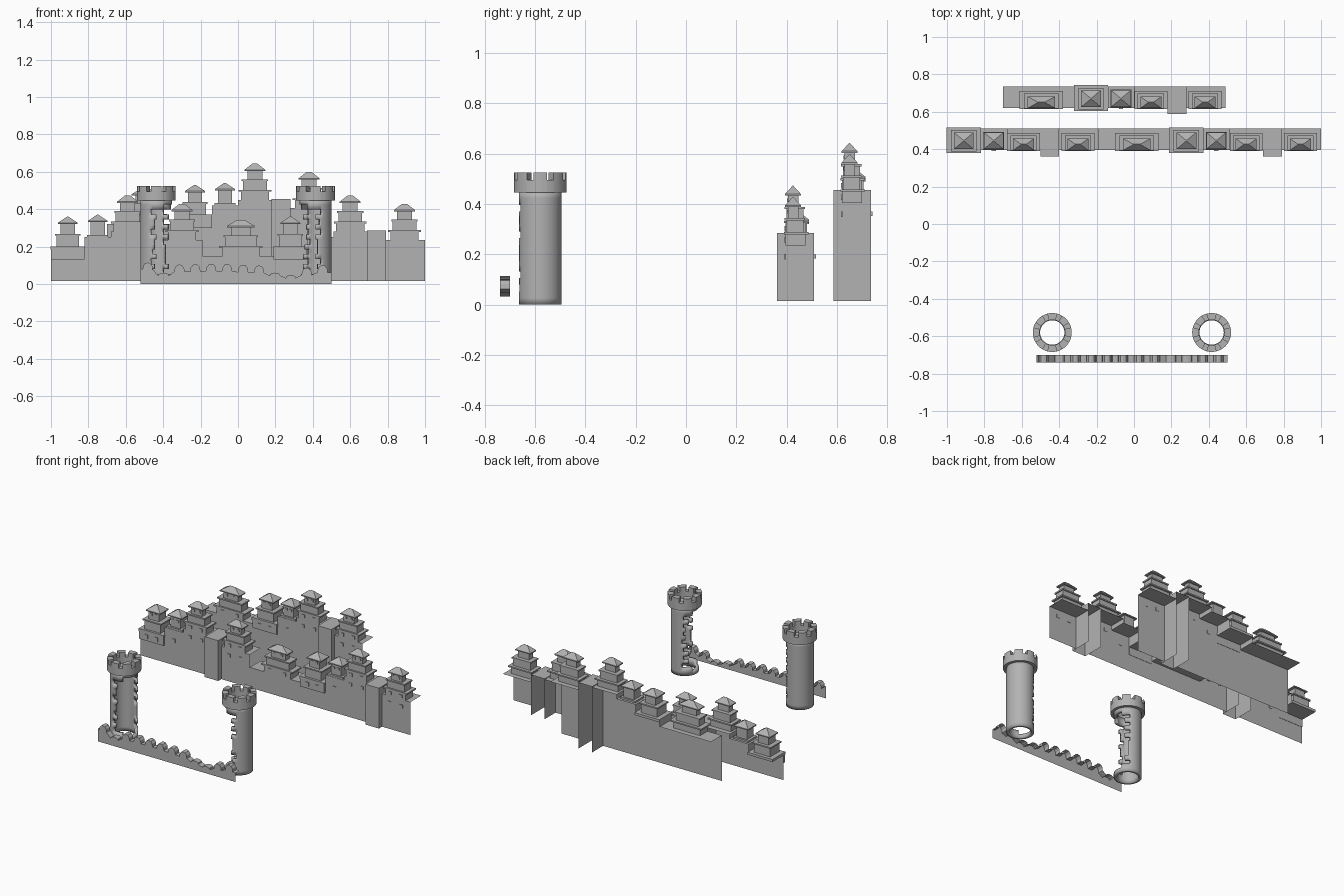
import bpy, bmesh, math, random

if "Cube" in bpy.data.objects:
    bpy.data.objects.remove(bpy.data.objects["Cube"])
random.seed(4)
stone = bpy.data.materials.new("dark_stone")
stone.diffuse_color = (.45, .45, .45, 1)
stone.use_nodes = True
stone.node_tree.nodes["Principled BSDF"].inputs["Base Color"].default_value = stone.diffuse_color


def finish(bm, name, solid=0, smooth=False):
    me = bpy.data.meshes.new(name)
    bm.to_mesh(me)
    bm.free()
    me.materials.append(stone)
    ob = bpy.data.objects.new(name, me)
    bpy.context.collection.objects.link(ob)
    if solid:
        m = ob.modifiers.new("thickness", 'SOLIDIFY')
        m.thickness = solid
        m.offset = -1
    if smooth:
        bpy.ops.object.select_all(action='DESELECT')
        bpy.context.view_layer.objects.active = ob
        ob.select_set(True)
        bpy.ops.object.shade_smooth_by_angle(angle=math.radians(30))
    return ob


def poly(bm, pts):
    return bm.faces.new([bm.verts.new(p) for p in pts])


def frustum(bm, x, y0, y1, z0, z1, hw, top=None):
    """Box, or with top=(half width, half depth) a tapered roof."""
    yc, hd = (y0 + y1) / 2, (y1 - y0) / 2
    tw, td = top or (hw, hd)
    ring = [(-1, -1), (1, -1), (1, 1), (-1, 1)]
    lo = [bm.verts.new((x + a * hw, yc + b * hd, z0)) for a, b in ring]
    hi = [bm.verts.new((x + a * tw, yc + b * td, z1)) for a, b in ring]
    bm.faces.new(lo[::-1])
    bm.faces.new(hi)
    for i in range(4):
        j = (i + 1) % 4
        bm.faces.new((lo[i], lo[j], hi[j], hi[i]))


def windows(bm, x, y, z, dx, s=.011):
    for sx in ((-dx, dx) if dx else (0,)):
        frustum(bm, x + sx, y - .004, y + .002, z - s, z + s, s)


# Tiered hall: three stacked storeys with flat eaves and a ridge roof
def hall(name, x, y, z, k=1.0):
    bm = bmesh.new()
    frustum(bm, x, y, y + .08, z, z + .044, .075 * k)
    windows(bm, x, y, z + .022, .04 * k)
    frustum(bm, x, y - .006, y + .092, z + .044, z + .053, .088 * k)
    frustum(bm, x, y + .004, y + .072, z + .053, z + .1, .064 * k)
    frustum(bm, x, y - .003, y + .078, z + .1, z + .109, .07 * k)
    frustum(bm, x, y + .01, y + .052, z + .109, z + .153, .04 * k)
    windows(bm, x, y + .01, z + .135, .02 * k, .007)
    frustum(bm, x, y - .001, y + .062, z + .153, z + .16, .056 * k)
    frustum(bm, x, y - .001, y + .062, z + .16, z + .193, .056 * k, (.014 * k, .001))
    finish(bm, name)


# Small square turret with a pointed roof, optionally with a lower storey
def turret(name, x, y, z, peak, storey):
    bm = bmesh.new()
    c = y + .05
    if storey:
        frustum(bm, x, c - .05, c + .05, z, z + .058, .06)
        frustum(bm, x, c - .057, c + .057, z + .058, z + .067, .068)
        z += .067
    else:
        frustum(bm, x, c - .048, c + .048, z, z + .012, .056)
        z += .012
    frustum(bm, x, c - .036, c + .036, z, peak - .035, .038)
    windows(bm, x, c - .036, (z + peak - .035) / 2 + .008, .017, .008)
    frustum(bm, x, c - .045, c + .045, peak - .04, peak - .033, .053)
    frustum(bm, x, c - .045, c + .045, peak - .033, peak, .053, (.004, .004))
    finish(bm, name)


# One run of town wall: open-backed curtain, terraces, buttress and buildings
Z0 = .015


def town(tag, a, dy, dz, with_end):
    yf, yb = .395 + dy, .51 + dy
    E, A, B, C, P, D = [h + dz for h in (.15, .195, .25, .28, .285, .235)]
    segs = [(-.09, .09, A), (.09, .23, B), (.23, .41, C), (.41, .51, P), (.51, .72, D)]
    if with_end:
        segs.insert(0, (-.47, -.09, E))
    bm = bmesh.new()
    prev = None
    for x0, x1, h in segs:
        x0, x1 = x0 + a, x1 + a
        but = h == P
        y = yf - .033 if but else yf
        poly(bm, [(x0, y, Z0), (x1, y, Z0), (x1, y, h), (x0, y, h)])
        poly(bm, [(x0, y, h), (x1, y, h), (x1, yb, h), (x0, yb, h)])
        if but:
            for x in (x0, x1):
                poly(bm, [(x, y, Z0), (x, yb, Z0), (x, yb, h), (x, y, h)])
        elif prev and prev != P:
            poly(bm, [(x0, y, prev), (x0, yb, prev), (x0, yb, h), (x0, y, h)])
        prev = h
    # terrace plate and front skirt of the corner turret
    frustum(bm, a, yf - .015, yb + .007, A - .012, A + .005, .092)
    frustum(bm, a, yf - .012, yf + .002, A - .065, A - .012, .09)
    windows(bm, a, yf - .012, A - .035, .037, .013)
    windows(bm, a + .16, yf, B - .07, 0)
    for off, h in ((.32, C), (.61, D)):
        windows(bm, a + off, yf, h - .045, .043)
    finish(bm, tag + "_town_wall")
    turret(tag + "_corner_turret", a, yf, A + .005, .36 + dz, True)
    turret(tag + "_small_turret", a + .16, yf, B, .37 + dz, False)
    hall(tag + "_tall_hall", a + .32, yf, C)
    hall(tag + "_side_hall", a + .61, yf, D)
    if with_end:
        hall(tag + "_wide_hall", a - .265, yf, E, 1.32)


town("left", -.91, 0, 0, False)
town("right", .28, 0, 0, True)
town("rear", -.23, .225, .17, True)


# Ruined round towers: ragged shaft with a crenellated head
def tower(name, cx, mirror):
    cy, n, rows, top = -.58, 48, 17, .45
    bm = bmesh.new()
    grid = [[bm.verts.new((cx + mirror * .085 * math.cos(2 * math.pi * i / n),
                           cy + .085 * math.sin(2 * math.pi * i / n), top * r / rows))
             for i in range(n)] for r in range(rows + 1)]
    for r in range(rows):
        jag = (r % 2) * 14
        lo = -106 + jag + random.choice((-8, 0, 8))
        hi = 62 - jag + random.choice((-8, 0, 8))
        if r < 2 or r > 14:
            lo, hi = (-60, 20) if r in (1, 15) else (99, 0)
        for i in range(n):
            ang = (i + .5) * 360 / n
            ang = ang - 360 if ang > 180 else ang
            if lo < ang < hi:
                continue
            j = (i + 1) % n
            f = (grid[r][i], grid[r][j], grid[r + 1][j], grid[r + 1][i])
            bm.faces.new(f if mirror > 0 else f[::-1])
    finish(bm, name + "_shaft", .02, True)
    # head ring with eight merlons
    bm = bmesh.new()

    def P(i, r, z):
        t = 2 * math.pi * i / n
        return (cx + r * math.cos(t), cy + r * math.sin(t), z)
    ri, ro = .068, .104
    for i in range(n):
        j = i + 1
        up = lambda k: .525 if (k + 2) % 6 < 4 else .495
        h = up(i)
        poly(bm, [P(i, ro, .445), P(j, ro, .445), P(j, ro, h), P(i, ro, h)])
        poly(bm, [P(j, ri, .445), P(i, ri, .445), P(i, ri, h), P(j, ri, h)])
        poly(bm, [P(i, ro, h), P(j, ro, h), P(j, ri, h), P(i, ri, h)])
        poly(bm, [P(j, ro, .445), P(i, ro, .445), P(i, ri, .445), P(j, ri, .445)])
        if up(j) != h:
            poly(bm, [P(j, ri, .495), P(j, ro, .495), P(j, ro, .525), P(j, ri, .525)])
    bmesh.ops.remove_doubles(bm, verts=bm.verts, dist=1e-5)
    bmesh.ops.recalc_face_normals(bm, faces=bm.faces)
    finish(bm, name + "_head", 0, True)


tower("left_tower", -.437, 1)
tower("right_tower", .415, -1)

# Ruined front wall: sagging base line topped by rounded merlons
base = [(-.52, .085), (-.48, .075), (-.43, .03), (-.36, .065), (-.1, .07),
        (.12, .06), (.27, .03), (.4, .055), (.5, .07)]


def base_z(x):
    for (x0, z0), (x1, z1) in zip(base, base[1:]):
        if x <= x1:
            return z0 + (z1 - z0) * (x - x0) / (x1 - x0)
    return base[-1][1]


line = [(-.52, .085)]
for k in range(12):
    x = -.515 + k * .085
    z = base_z(x + .03)
    h = .015 if k in (1, 8, 9) else .038      # some merlons are broken down
    line += [(x + dx, z + h * f) for dx, f in
             ((.005, 0), (.007, .5), (.018, .9), (.032, 1), (.046, .9), (.057, .5), (.059, 0))]
line.append((.5, .06))
bm = bmesh.new()
for (x0, z0), (x1, z1) in zip(line, line[1:]):
    poly(bm, [(x0, -.74, 0), (x1, -.74, 0), (x1, -.74, z1), (x0, -.74, z0)])
    poly(bm, [(x0, -.74, z0), (x1, -.74, z1), (x1, -.70, z1), (x0, -.70, z0)])
bmesh.ops.remove_doubles(bm, verts=bm.verts, dist=1e-5)
finish(bm, "front_ruined_wall")
